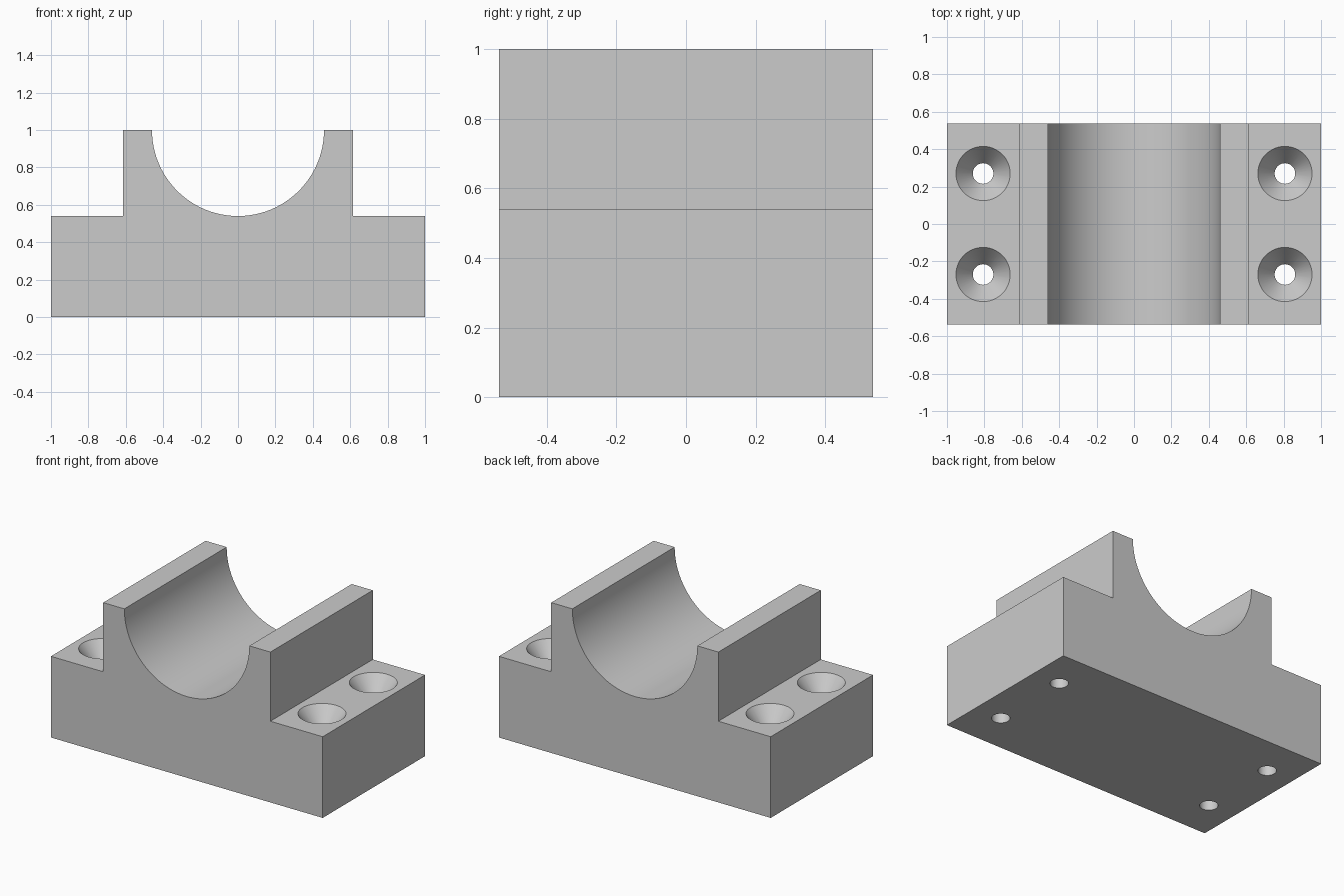
import bpy, bmesh, math

if "Cube" in bpy.data.objects:
    bpy.data.objects.remove(bpy.data.objects["Cube"], do_unlink=True)

HALF_DEPTH = 0.538
FLANGE_Z, TOP_Z = 0.54, 1.0
CRADLE_X, GROOVE_R = 0.615, 0.46
ARC_STEPS = 48

grey = bpy.data.materials.new("plain_grey")
grey.use_nodes = True
colour = (0.6, 0.6, 0.6, 1)
grey.diffuse_color = colour
grey.node_tree.nodes["Principled BSDF"].inputs["Base Color"].default_value = colour


def new_object(name, bm):
    bmesh.ops.recalc_face_normals(bm, faces=bm.faces)
    mesh = bpy.data.meshes.new(name)
    bm.to_mesh(mesh)
    bm.free()
    mesh.materials.append(grey)
    obj = bpy.data.objects.new(name, mesh)
    bpy.context.collection.objects.link(obj)
    return obj


# Saddle block: stepped outline with a half-round groove, extruded along y
outline = [(-1, 0), (1, 0), (1, FLANGE_Z), (CRADLE_X, FLANGE_Z), (CRADLE_X, TOP_Z)]
for i in range(ARC_STEPS + 1):
    a = math.pi * i / ARC_STEPS
    outline.append((GROOVE_R * math.cos(a), TOP_Z - GROOVE_R * math.sin(a)))
outline += [(-CRADLE_X, TOP_Z), (-CRADLE_X, FLANGE_Z), (-1, FLANGE_Z)]

bm = bmesh.new()
face = bm.faces.new([bm.verts.new((x, -HALF_DEPTH, z)) for x, z in outline])
sweep = bmesh.ops.extrude_face_region(bm, geom=[face])
moved = [v for v in sweep["geom"] if isinstance(v, bmesh.types.BMVert)]
bmesh.ops.translate(bm, verts=moved, vec=(0, 2 * HALF_DEPTH, 0))
block = new_object("saddle_block", bm)

# Screw hole cutters: straight shaft opening into a conical countersink
SIDES, SHAFT_R, HEAD_R, SINK = 48, 0.055, 0.145, 0.115
slope = (HEAD_R - SHAFT_R) / SINK
RISE = 0.05
rings = [(SHAFT_R, -0.1), (SHAFT_R, FLANGE_Z - SINK),
         (HEAD_R + slope * RISE, FLANGE_Z + RISE)]


def add_hole(bm, cx, cy):
    loops = []
    for r, z in rings:
        loops.append([bm.verts.new((cx + r * math.cos(math.tau * i / SIDES),
                                    cy + r * math.sin(math.tau * i / SIDES), z))
                      for i in range(SIDES)])
    for low, high in zip(loops, loops[1:]):
        for i in range(SIDES):
            j = (i + 1) % SIDES
            bm.faces.new((low[i], low[j], high[j], high[i]))
    bm.faces.new(loops[0][::-1])
    bm.faces.new(loops[-1])


bm = bmesh.new()
for sx in (-1, 1):
    for sy in (-1, 1):
        add_hole(bm, sx * 0.807, sy * 0.27)
cutter = new_object("screw_hole_cutter", bm)

cut = block.modifiers.new("screw_holes", "BOOLEAN")
cut.operation = "DIFFERENCE"
cut.solver = "EXACT"
cut.object = cutter

# Apply the cut, then smooth the round surfaces and keep edges crisp
bpy.ops.object.select_all(action="DESELECT")
block.select_set(True)
bpy.context.view_layer.objects.active = block
bpy.ops.object.modifier_apply(modifier=cut.name)
bpy.data.objects.remove(cutter, do_unlink=True)
bpy.ops.object.shade_smooth_by_angle(angle=math.radians(30))
